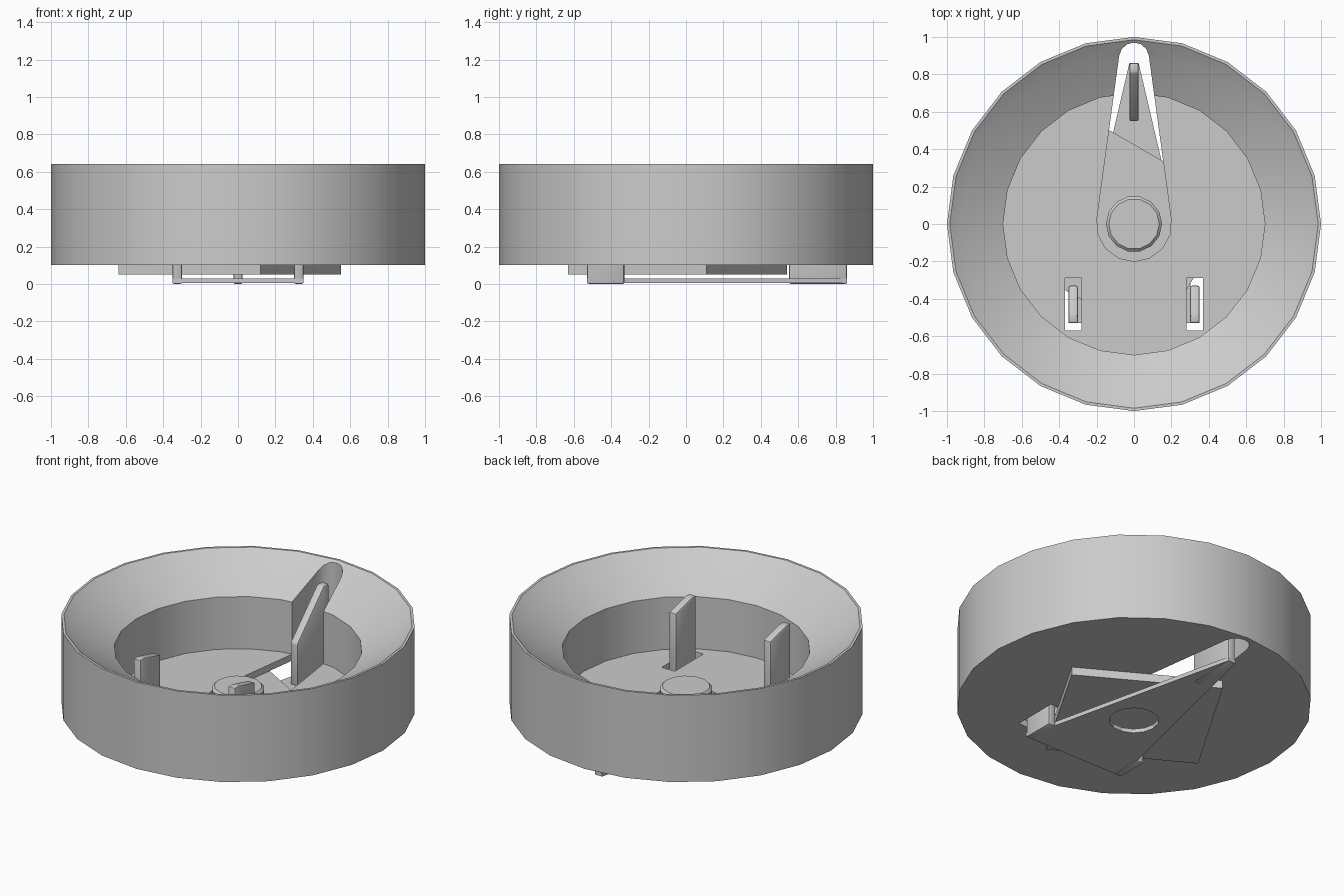
import bpy, bmesh
from math import cos, sin, asin, pi, radians
from mathutils import Matrix

if "Cube" in bpy.data.objects:
    bpy.data.objects.remove(bpy.data.objects["Cube"])


def finish(name, bm):
    bmesh.ops.recalc_face_normals(bm, faces=bm.faces)
    me = bpy.data.meshes.new(name)
    bm.to_mesh(me)
    bm.free()
    ob = bpy.data.objects.new(name, me)
    bpy.context.collection.objects.link(ob)
    return ob


def prism(name, outline, start, end, axis='Z', bevel=0):
    """Extrude a 2D outline: xy along z, or yz along x."""
    bm = bmesh.new()
    if axis == 'Z':
        pts, move = [(a, b, start) for a, b in outline], (0, 0, end - start)
    else:
        pts, move = [(start, a, b) for a, b in outline], (end - start, 0, 0)
    face = bm.faces.new([bm.verts.new(p) for p in pts])
    ext = bmesh.ops.extrude_face_region(bm, geom=[face])
    bmesh.ops.translate(bm, vec=move,
                        verts=[v for v in ext['geom'] if isinstance(v, bmesh.types.BMVert)])
    if bevel:
        bmesh.ops.bevel(bm, geom=bm.edges[:], offset=bevel, segments=2, profile=0.5,
                        affect='EDGES')
    return finish(name, bm)


def lathe(name, profile, steps):
    bm = bmesh.new()
    vs = [bm.verts.new((r, 0, z)) for r, z in profile]
    es = [bm.edges.new(p) for p in zip(vs, vs[1:])]
    bmesh.ops.spin(bm, geom=vs + es, cent=(0, 0, 0), axis=(0, 0, 1),
                   angle=2 * pi, steps=steps, use_duplicate=False)
    bmesh.ops.remove_doubles(bm, verts=bm.verts, dist=1e-4)
    return finish(name, bm)


def select(ob):
    bpy.ops.object.select_all(action='DESELECT')
    ob.select_set(True)
    bpy.context.view_layer.objects.active = ob


def cut(ob, cutter):
    cutter.hide_render = True
    mod = ob.modifiers.new("cut", 'BOOLEAN')
    mod.operation, mod.solver, mod.object = 'DIFFERENCE', 'EXACT', cutter
    select(ob)
    bpy.ops.object.modifier_apply(modifier=mod.name)
    bpy.data.objects.remove(cutter)


def smooth(ob, angle=30):
    select(ob)
    bpy.ops.object.shade_smooth_by_angle(angle=radians(angle))


def arc(cy, r, a0, a1, n):
    return [(r * cos(a0 + (a1 - a0) * i / n), cy + r * sin(a0 + (a1 - a0) * i / n))
            for i in range(n + 1)]


# round bowl with a sloping rim
bowl = lathe("bowl", [(0, .1), (1, .1), (1, .64), (.985, .64), (.91, .585),
                      (.7, .465), (.7, .14), (0, .14)], 24)

# teardrop opening from the hub to the rim
t = asin((.2 - .08) / .89)
teardrop = arc(.89, .08, t, pi - t, 6) + arc(0, .2, pi - t, 2 * pi + t, 8)
cut(bowl, prism("teardrop_cutter", teardrop, 0, 1))

# two slots for the rear prongs
for s in (-1, 1):
    x = s * .325
    cut(bowl, prism("slot_cutter", [(x - .045, -.57), (x + .045, -.57),
                                    (x + .045, -.29), (x - .045, -.29)], 0, .3))
smooth(bowl)

# hub pin with a chamfered top
pin = lathe("hub_pin", [(0, .06), (.15, .06), (.15, .22), (.135, .235), (0, .235)], 14)
smooth(pin)

# turned square plate under the floor
prism("square_plate", [(.55, .11), (-.2, .54), (-.64, -.2), (.12, -.63)], .05, .1)

# triangular carrier plate with a centre hole
carrier = prism("carrier_plate", [(-.35, -.53), (.35, -.53), (.025, .86), (-.025, .86)],
                .005, .03)
cut(carrier, prism("hole_cutter", arc(0, .14, 0, 2 * pi * 13 / 14, 13), -.1, .045))

# tall sloping prong and two short prongs
tall = prism("tall_prong", [(.55, 0), (.86, 0), (.86, .55), (.81, .55), (.55, .29)],
             -.025, .025, 'X', .01)
smooth(tall)
for name, x in (("left_prong", -.325), ("right_prong", .325)):
    prong = prism(name, [(-.53, 0), (-.33, 0), (-.33, .475), (-.49, .515), (-.53, .515)],
                  x - .025, x + .025, 'X', .01)
    smooth(prong)
